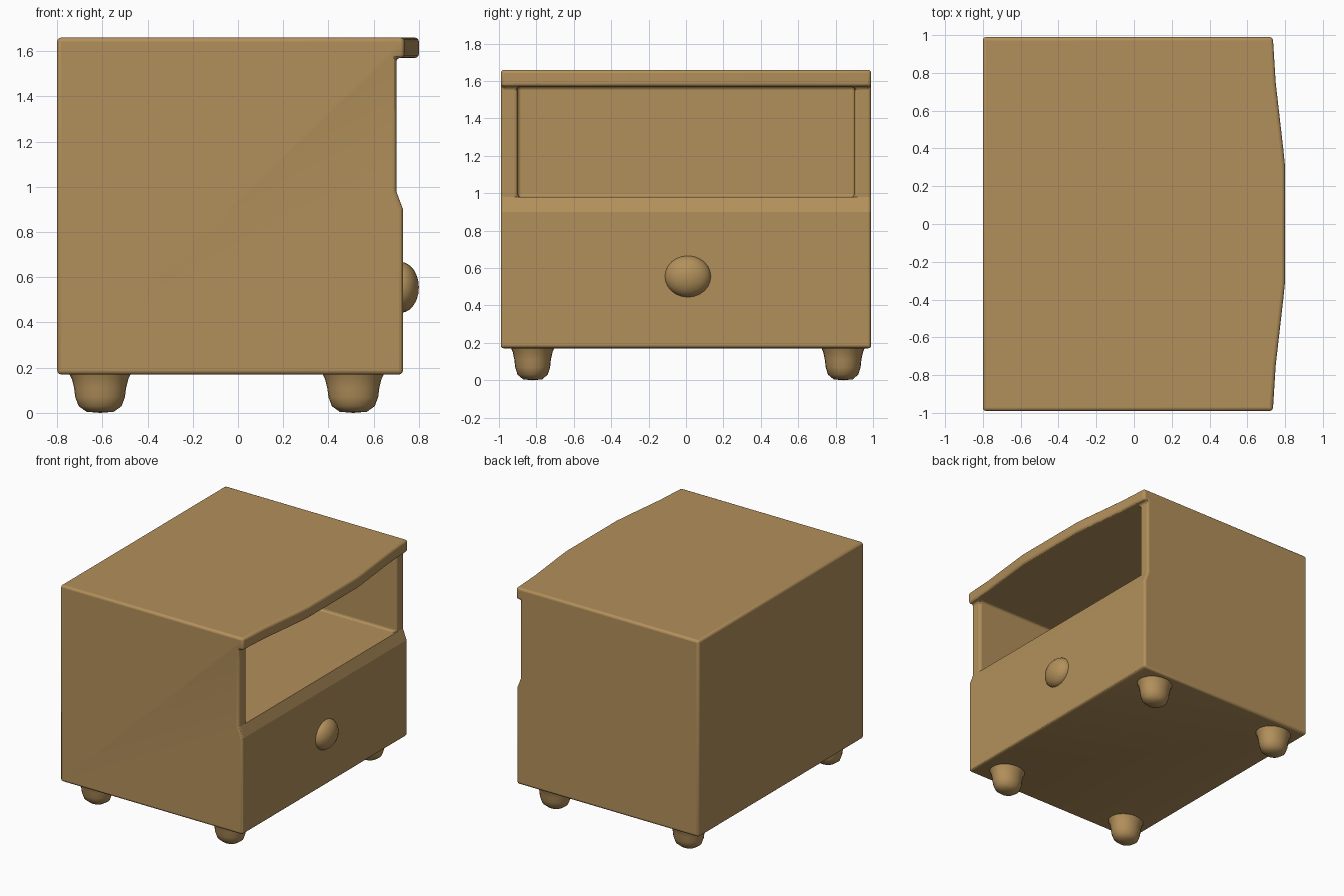
import bpy, bmesh, math
from mathutils import Matrix

if "Cube" in bpy.data.objects:
    bpy.data.objects.remove(bpy.data.objects["Cube"])

wood = bpy.data.materials.new("wood")
wood.diffuse_color = (0.45, 0.28, 0.105, 1)
wood.use_nodes = True
wood.node_tree.nodes["Principled BSDF"].inputs["Base Color"].default_value = wood.diffuse_color


def make_object(name, bm):
    bmesh.ops.recalc_face_normals(bm, faces=bm.faces)
    mesh = bpy.data.meshes.new(name)
    bm.to_mesh(mesh)
    bm.free()
    mesh.materials.append(wood)
    obj = bpy.data.objects.new(name, mesh)
    bpy.context.collection.objects.link(obj)
    return obj


def prism(name, points, offset):
    """Closed outline swept along an offset vector."""
    bm = bmesh.new()
    face = bm.faces.new([bm.verts.new(p) for p in points])
    new = bmesh.ops.extrude_face_region(bm, geom=[face])["geom"]
    bmesh.ops.translate(bm, vec=offset,
                        verts=[v for v in new if isinstance(v, bmesh.types.BMVert)])
    if not face.is_valid or len(bm.faces) < len(points) + 2:
        bm.faces.new([v for v in bm.verts][:len(points)])
    return make_object(name, bm)


def lathe(name, profile, matrix):
    """(radius, height) profile spun around z, then placed by a matrix."""
    bm = bmesh.new()
    verts = [bm.verts.new((r, 0, z)) for r, z in profile]
    edges = [bm.edges.new(pair) for pair in zip(verts, verts[1:])]
    bmesh.ops.spin(bm, geom=verts + edges, axis=(0, 0, 1), cent=(0, 0, 0),
                   angle=math.tau, steps=24, use_duplicate=False)
    bmesh.ops.remove_doubles(bm, verts=bm.verts, dist=0.0005)
    bmesh.ops.transform(bm, matrix=matrix, verts=bm.verts)
    return make_object(name, bm)


# Cabinet: plan outline with a bowed front edge, swept upward
bow = [(0.735, 0.99), (0.75, 0.75), (0.79, 0.40), (0.80, 0.30)]
plan = [(-0.80, -0.99)] + [(x, -y) for x, y in bow] + bow[::-1] + [(-0.80, 0.99)]
cabinet = prism("cabinet", [(x, y, 0.17) for x, y in plan], (0, 0, 1.49))

# Cutters: drawer front and posts set back under the bowed top, and the open niche
front = [(0.73, 0), (1, 0), (1, 1.57), (0.70, 1.57), (0.70, 0.98), (0.73, 0.90)]
niche = [(-0.70, 0.98), (1.1, 0.98), (1.1, 1.57), (-0.70, 1.57)]
cutters = [prism("front_cutter", [(x, -1.2, z) for x, z in front], (0, 2.4, 0)),
           prism("niche_cutter", [(x, -0.90, z) for x, z in niche], (0, 1.8, 0))]
for cutter in cutters:
    cutter.hide_render = True
    cutter.hide_viewport = True
    cut = cabinet.modifiers.new("cut", 'BOOLEAN')
    cut.operation = 'DIFFERENCE'
    cut.solver = 'EXACT'
    cut.object = cutter
bevel = cabinet.modifiers.new("rounded_edges", 'BEVEL')
bevel.width = 0.025
bevel.segments = 3
bevel.limit_method = 'ANGLE'
bevel.angle_limit = math.radians(35)

# Drawer knob: shallow dome on the drawer front
dome = [(0.125 * math.cos(math.radians(a)), 0.08 * math.sin(math.radians(a)))
        for a in range(-15, 91, 15)]
knob = lathe("drawer_knob", dome,
             Matrix.Translation((0.72, 0.01, 0.555)) @ Matrix.Rotation(math.pi / 2, 4, 'Y')
             @ Matrix.Diagonal((0.9, 1, 1, 1)))

# Four rounded feet
foot = [(0.14, 0.19), (0.125, 0.16), (0.115, 0.12), (0.11, 0.08),
        (0.095, 0.04), (0.06, 0.015), (0, 0.01)]
feet = []
for x, end in ((-0.61, "back"), (0.51, "front")):
    for y, side in ((-0.82, "left"), (0.84, "right")):
        drop = 0.01
        feet.append(lathe(f"{end}_{side}_foot", foot,
                          Matrix.Translation((x, y, -drop)) @ Matrix.Diagonal((1, 0.85, 1, 1))))

# Smooth shading with crisp edges
bpy.ops.object.select_all(action='DESELECT')
for obj in [cabinet, knob] + feet:
    obj.select_set(True)
bpy.context.view_layer.objects.active = cabinet
bpy.ops.object.shade_smooth_by_angle(angle=math.radians(40))
